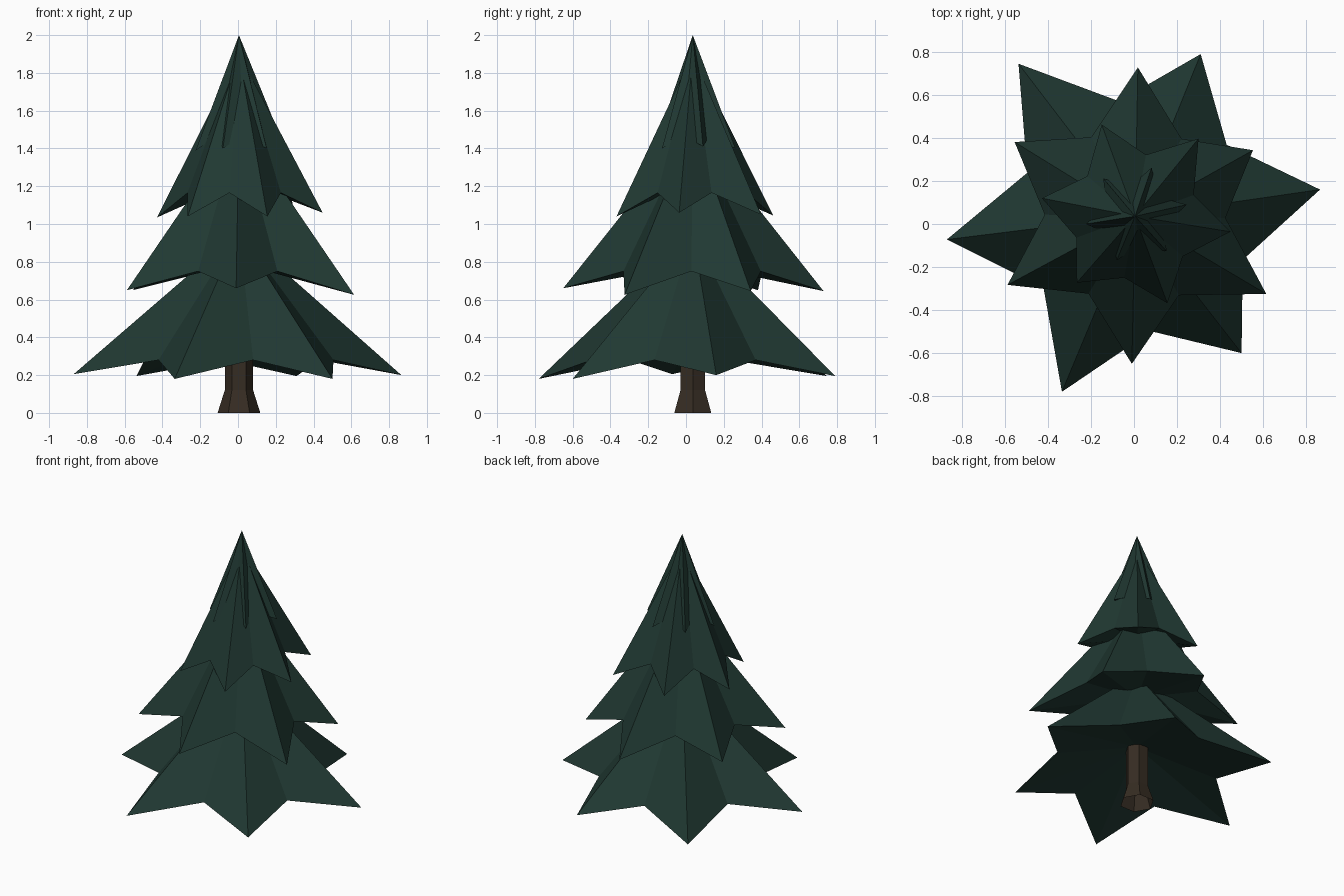
import bpy, bmesh, math

if "Cube" in bpy.data.objects:
    bpy.data.objects.remove(bpy.data.objects["Cube"])

CX, CY = 0.005, 0.036  # axis of the tree


def material(name, rgb):
    m = bpy.data.materials.new(name)
    m.diffuse_color = (*rgb, 1)
    m.use_nodes = True
    m.node_tree.nodes["Principled BSDF"].inputs["Base Color"].default_value = m.diffuse_color
    return m


GREEN = material("dark needle green", (0.0145, 0.040, 0.032))
BROWN = material("dark bark brown", (0.036, 0.025, 0.016))


def finish(bm, name, mat):
    bmesh.ops.recalc_face_normals(bm, faces=bm.faces)
    me = bpy.data.meshes.new(name)
    bm.to_mesh(me)
    bm.free()
    me.materials.append(mat)
    ob = bpy.data.objects.new(name, me)
    bpy.context.collection.objects.link(ob)
    return ob


def polar(bm, r, deg, z):
    a = math.radians(deg)
    return bm.verts.new((CX + r * math.cos(a), CY + r * math.sin(a), z))


def branch_tier(name, start, tips, valley_r, valley_z, apex_z, hollow_z):
    """Six-pointed star skirt: pointed top, hollow underside."""
    bm = bmesh.new()
    top = bm.verts.new((CX, CY, apex_z))
    under = bm.verts.new((CX, CY, hollow_z))
    rim = []
    for i, tip in enumerate(tips):
        rim.append(bm.verts.new(tip))
        rim.append(polar(bm, valley_r, start + 60 * i + 30, valley_z))
    for a, b in zip(rim, rim[1:] + rim[:1]):
        bm.faces.new((a, b, top))
        bm.faces.new((b, a, under))
    return finish(bm, name, GREEN)


# Branch tiers, bottom to top: branch tips counter-clockwise
branch_tier("bottom_branches", 8,
            [(.865, .16, .20), (.31, .79, .195), (-.537, .745, .195),
             (-.87, -.072, .205), (-.335, -.78, .18), (.50, -.60, .18)],
            .54, .28, .96, .42)
branch_tier("middle_branches", 29,
            [(.553, .343, .645), (.018, .728, .645), (-.555, .381, .65),
             (-.588, -.283, .65), (-.01, -.65, .66), (.615, -.325, .625)],
            .42, .75, 1.52, .79)
branch_tier("upper_branches", 50,
            [(.30, .397, 1.05), (-.15, .462, 1.045), (-.428, .12, 1.035),
             (-.266, -.273, 1.04), (.155, -.368, 1.04), (.448, -.036, 1.06)],
            .29, 1.165, 1.90, 1.23)
branch_tier("crown_branches", 10,
            [(.245, .09, 1.41), (.082, .262, 1.40), (-.143, .212, 1.40),
             (-.224, 0, 1.39), (-.08, -.168, 1.40), (.152, -.127, 1.40)],
            .14, 1.47, 2.0, 1.55)

# Six-sided trunk with flared foot, open at the ends
bm = bmesh.new()
rings = [[polar(bm, r, 60 * i, z) for i in range(6)]
         for r, z in ((.113, 0), (.075, .12), (.075, .55))]
for lo, hi in zip(rings, rings[1:]):
    for i in range(6):
        j = (i + 1) % 6
        bm.faces.new((lo[i], lo[j], hi[j], hi[i]))
finish(bm, "trunk", BROWN)
